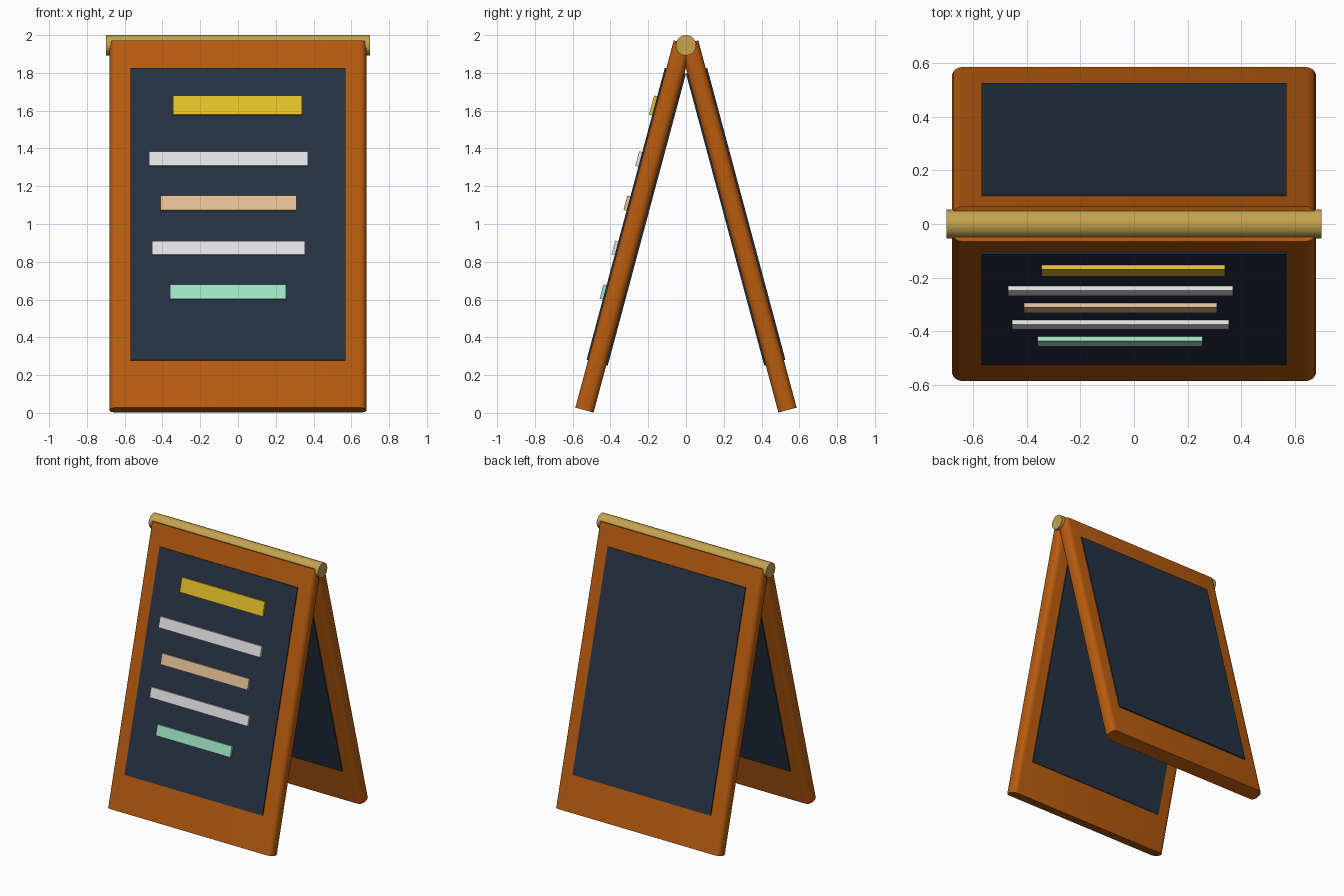
import bpy, bmesh, math
from mathutils import Matrix, Vector

cube = bpy.data.objects.get("Cube")
if cube:
    bpy.data.objects.remove(cube, do_unlink=True)

TILT = math.radians(15)


def material(name, hex_code):
    def linear(c):
        return c / 12.92 if c <= 0.04045 else ((c + 0.055) / 1.055) ** 2.4
    rgba = [linear(int(hex_code[i:i + 2], 16) / 255) for i in (0, 2, 4)] + [1]
    m = bpy.data.materials.new(name)
    m.use_nodes = True
    m.diffuse_color = rgba
    m.node_tree.nodes["Principled BSDF"].inputs["Base Color"].default_value = rgba
    return m


wood = material("orange wood", "B85C0F")
slate = material("dark slate", "263242")
brass = material("brass", "C4A350")
yellow = material("yellow chalk", "E6C026")
white = material("white chalk", "E2E2E4")
peach = material("peach chalk", "E6C098")
mint = material("mint chalk", "A0E6C6")


def box(name, size, centre, frame, mat, long_edge_radius=0.0):
    """Box in the leaning frame of a panel, optionally with rounded long edges."""
    bm = bmesh.new()
    bmesh.ops.create_cube(bm, size=1)
    bmesh.ops.scale(bm, vec=size, verts=bm.verts)
    if long_edge_radius:
        edges = [e for e in bm.edges
                 if abs(e.verts[0].co.z - e.verts[1].co.z) > size[2] / 2]
        bmesh.ops.bevel(bm, geom=edges, offset=long_edge_radius, segments=5,
                        profile=0.5, affect='EDGES')
    bmesh.ops.translate(bm, vec=centre, verts=bm.verts)
    mesh = bpy.data.meshes.new(name)
    bm.to_mesh(mesh)
    bm.free()
    obj = bpy.data.objects.new(name, mesh)
    bpy.context.collection.objects.link(obj)
    obj.matrix_world = frame
    mesh.materials.append(mat)
    return obj


def smooth(obj):
    bpy.ops.object.select_all(action='DESELECT')
    obj.select_set(True)
    bpy.context.view_layer.objects.active = obj
    bpy.ops.object.shade_smooth_by_angle(angle=math.radians(35))


# Two leaning panels, each a wooden frame with a slate running through it
lean = Matrix.Translation(Vector((0, -0.277, 0.987))) @ Matrix.Rotation(-TILT, 4, 'X')
frames = {"front": lean, "back": Matrix.Rotation(math.pi, 4, 'Z') @ lean}
for side, frame in frames.items():
    smooth(box(side + "_frame", (1.36, 0.1, 2.013), (0, 0, 0), frame, wood, 0.038))
    box(side + "_slate", (1.14, 0.116, 1.6), (0, 0, 0.053), frame, slate)

# Raised chalk bars on the front slate: x range, z range, colour
bars = [
    ("title_bar", -0.345, 0.34, 1.575, 1.68, yellow),
    ("upper_white_bar", -0.47, 0.37, 1.305, 1.385, white),
    ("peach_bar", -0.41, 0.31, 1.07, 1.15, peach),
    ("lower_white_bar", -0.455, 0.355, 0.835, 0.91, white),
    ("mint_bar", -0.36, 0.255, 0.6, 0.68, mint),
]
for name, x0, x1, z0, z1, mat in bars:
    outer, inner = 0.075, 0.05
    up = [(z - lean.translation.z - outer * math.sin(TILT)) / math.cos(TILT)
          for z in (z0 + 0.004, z1)]
    box(name, (x1 - x0, outer - inner, up[1] - up[0]),
        ((x0 + x1) / 2, -(outer + inner) / 2, sum(up) / 2), lean, mat)

# Hinge rod along the top
bpy.ops.mesh.primitive_cylinder_add(vertices=32, radius=0.054, depth=1.4,
                                    location=(0, 0, 1.946),
                                    rotation=(0, math.pi / 2, 0))
rod = bpy.context.object
rod.name = "hinge_rod"
rod.data.materials.append(brass)
smooth(rod)
